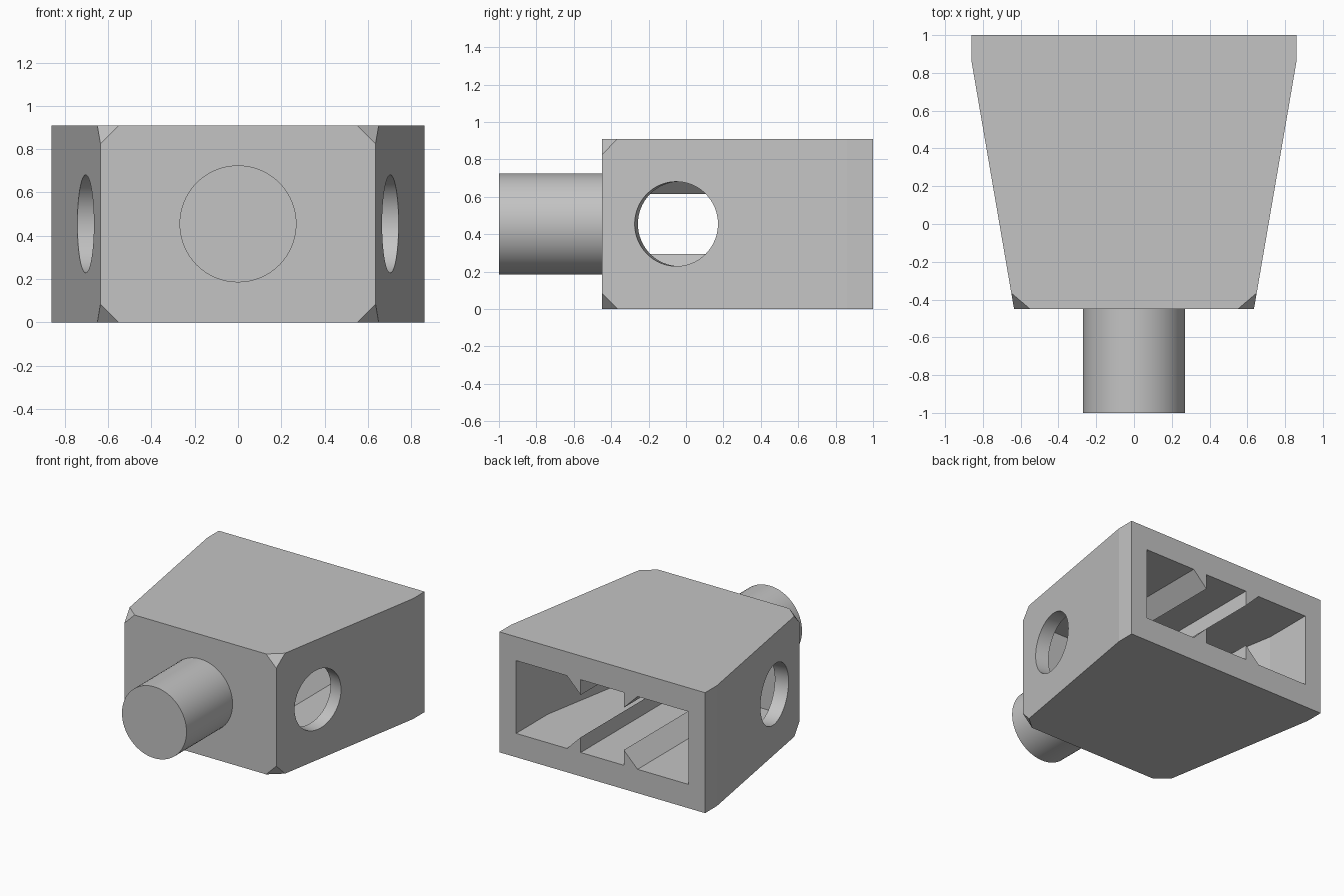
import bpy
import bmesh
import math
from mathutils import Vector, Matrix

if "Cube" in bpy.data.objects:
    bpy.data.objects.remove(bpy.data.objects["Cube"], do_unlink=True)

HEIGHT = 0.91
MID = HEIGHT / 2
FLOOR, CEILING = 0.18, 0.73
TAPER = math.atan2(0.225, 1.31)

grey = bpy.data.materials.new("plain grey")
grey.use_nodes = True
grey.diffuse_color = (0.55, 0.55, 0.55, 1)
grey.node_tree.nodes["Principled BSDF"].inputs["Base Color"].default_value = (0.55, 0.55, 0.55, 1)


def make_object(name, bm):
    bmesh.ops.recalc_face_normals(bm, faces=bm.faces)
    mesh = bpy.data.meshes.new(name)
    bm.to_mesh(mesh)
    bm.free()
    mesh.materials.append(grey)
    obj = bpy.data.objects.new(name, mesh)
    bpy.context.collection.objects.link(obj)
    return obj


def prism(points, sweep):
    """Closed solid made by sweeping a polygon along a vector."""
    bm = bmesh.new()
    face = bm.faces.new([bm.verts.new(p) for p in points])
    swept = bmesh.ops.extrude_face_region(bm, geom=[face], use_keep_orig=True)
    moved = [g for g in swept["geom"] if isinstance(g, bmesh.types.BMVert)]
    bmesh.ops.translate(bm, verts=moved, vec=sweep)
    return bm


def mirrored_plan(half, z):
    """Plan outline from its +x half, ordered front to back."""
    return [(x, y, z) for x, y in half] + [(-x, y, z) for x, y in reversed(half)]


def cylinder(name, radius, length, matrix):
    bm = bmesh.new()
    bmesh.ops.create_cone(bm, cap_ends=True, segments=64, radius1=radius,
                          radius2=radius, depth=length, matrix=matrix)
    return make_object(name, bm)


def activate(obj):
    bpy.ops.object.select_all(action='DESELECT')
    obj.select_set(True)
    bpy.context.view_layer.objects.active = obj


def cut(target, cutter):
    cutter.hide_render = True
    mod = target.modifiers.new("cut", 'BOOLEAN')
    mod.operation = 'DIFFERENCE'
    mod.solver = 'EXACT'
    mod.object = cutter
    activate(target)
    bpy.ops.object.modifier_apply(modifier=mod.name)
    bpy.data.objects.remove(cutter, do_unlink=True)


# Tapered body block
bm = prism(mirrored_plan([(0.635, -0.45), (0.86, 0.86), (0.86, 1)], 0), (0, 0, HEIGHT))

# Clipped front corners
for side in (-1, 1):
    for end in (-1, 1):
        edge = MID + end * MID
        a = Vector((side * 0.55, -0.45, edge))
        b = Vector((side * 0.635, -0.45, edge - end * 0.085))
        c = Vector((side * 0.65, -0.365, edge))
        normal = (b - a).cross(c - a).normalized()
        if normal.dot(Vector((side, -1, end))) < 0:
            normal.negate()
        bmesh.ops.bisect_plane(bm, geom=bm.verts[:] + bm.edges[:] + bm.faces[:],
                               plane_co=a, plane_no=normal, clear_outer=True)
        bmesh.ops.holes_fill(bm, edges=[e for e in bm.edges if e.is_boundary])
body = make_object("body", bm)

# Rear cavity, with sloped ridges left standing on its floor and ceiling
plan = [(0.555, -0.30), (0.72, 0.62), (0.72, 1.1)]
cavity = make_object("cavity_cutter", prism(mirrored_plan(plan, FLOOR), (0, 0, CEILING - FLOOR)))
for side in (-1, 1):
    for wall, inward in ((FLOOR, 1), (CEILING, -1)):
        section = [(0.18, -0.1), (0.18, 0.115), (0.295, 0), (0.295, -0.1)]
        points = [(side * x, -0.5, wall + inward * z) for x, z in section]
        cut(cavity, make_object("ridge_cutter", prism(points, (0, 1.8, 0))))
cut(body, cavity)

# Round side holes, square to the tapered walls
for side in (-1, 1):
    direction = Vector((side * math.cos(TAPER), -math.sin(TAPER), 0))
    matrix = (Matrix.Translation((side * 0.704, -0.052, MID))
              @ direction.to_track_quat('Z', 'Y').to_matrix().to_4x4())
    cut(body, cylinder("hole_cutter", 0.226, 0.26, matrix))

# Front pin
pin = cylinder("front_pin", 0.27, 0.57,
               Matrix.Translation((0, -0.715, MID)) @ Matrix.Rotation(math.pi / 2, 4, 'X'))

for obj in (body, pin):
    activate(obj)
    bpy.ops.object.shade_smooth_by_angle(angle=math.radians(8))
